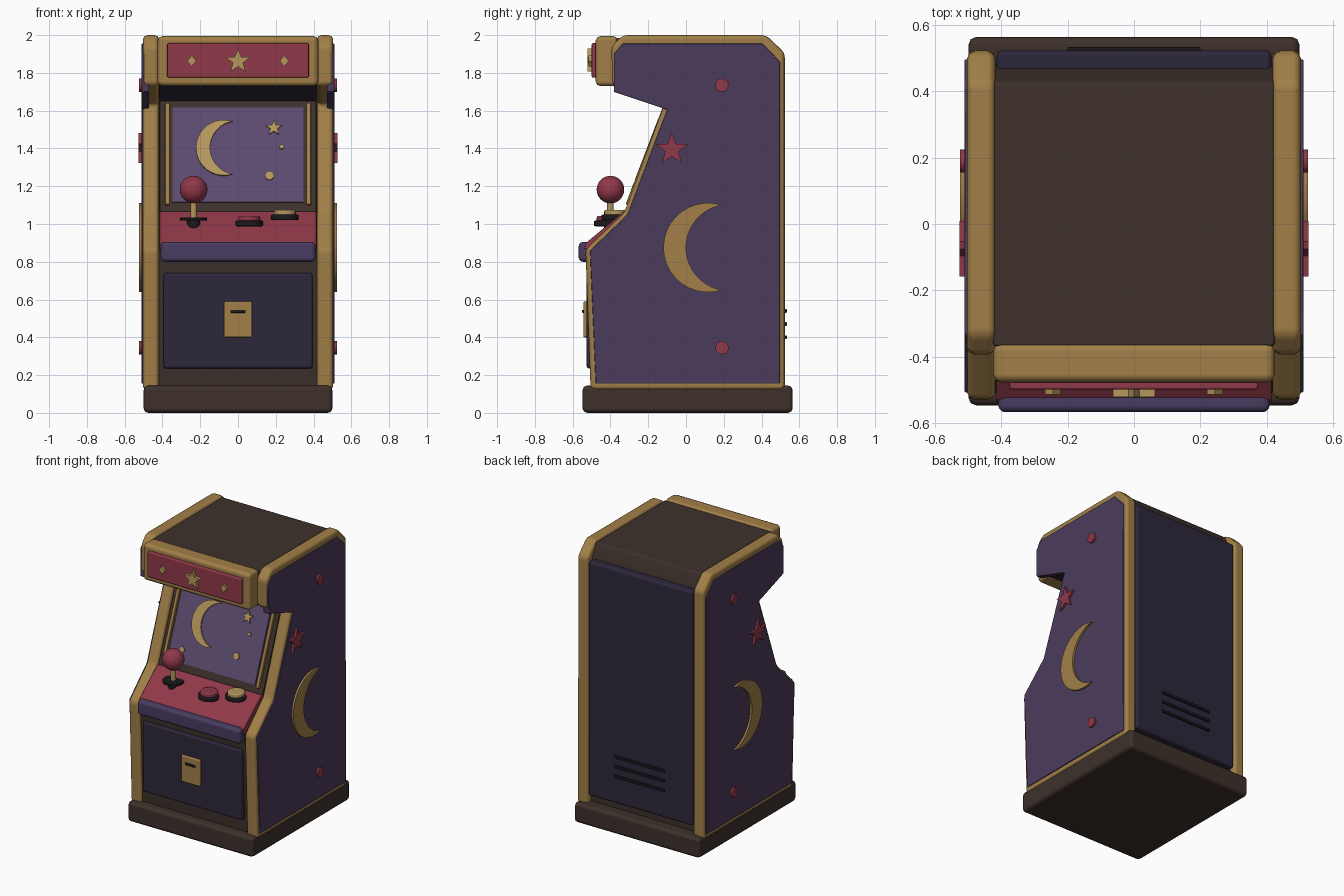
import bpy, bmesh, math
from mathutils import Matrix, Vector

if "Cube" in bpy.data.objects:
    bpy.data.objects.remove(bpy.data.objects["Cube"])

COL = {
    "gold": (0.36, 0.215, 0.065), "purple": (0.07, 0.044, 0.105), "red": (0.28, 0.04, 0.065),
    "brown": (0.047, 0.03, 0.024), "navy": (0.026, 0.02, 0.043), "screen": (0.105, 0.07, 0.165),
    "dark": (0.012, 0.010, 0.012), "cream": (0.46, 0.31, 0.11), "trim": (0.065, 0.045, 0.115),
}
MATS = {}
for key, rgb in COL.items():
    MATS[key] = bpy.data.materials.new(key)
    MATS[key].diffuse_color = (*rgb, 1)


def finish(name, bm, color, bevel=0.0, segs=2):
    bmesh.ops.recalc_face_normals(bm, faces=bm.faces[:])
    me = bpy.data.meshes.new(name)
    bm.to_mesh(me)
    bm.free()
    me.materials.append(MATS[color])
    for p in me.polygons:
        p.use_smooth = True
    me.set_sharp_from_angle(angle=math.radians(30))
    ob = bpy.data.objects.new(name, me)
    bpy.context.collection.objects.link(ob)
    if bevel:
        m = ob.modifiers.new("bevel", "BEVEL")
        m.width, m.segments, m.limit_method = bevel, segs, "ANGLE"
        m.angle_limit = math.radians(25)
        m.harden_normals = True
    return ob


FRONT = Matrix.Identity(4)                      # outline (x, z), depth along y
SIDE = Matrix(((0, 1, 0, 0), (1, 0, 0, 0), (0, 0, 1, 0), (0, 0, 0, 1)))  # outline (y, z), depth along x
TILT = math.atan2(0.21, 0.55)
SCREEN = Matrix.Translation((0, -0.193, 1.36)) @ Matrix.Rotation(-TILT, 4, "X")


def prism(name, pts, a, b, color, mat=FRONT, bevel=0.0, segs=2):
    """Extrude a 2D outline between depths a and b."""
    bm = bmesh.new()
    face = bm.faces.new([bm.verts.new(mat @ Vector((u, a, v))) for u, v in pts])
    ext = bmesh.ops.extrude_face_region(bm, geom=[face])["geom"]
    step = mat.to_3x3() @ Vector((0, b - a, 0))
    bmesh.ops.translate(bm, vec=step, verts=[g for g in ext if isinstance(g, bmesh.types.BMVert)])
    return finish(name, bm, color, bevel, segs)


def rect(u0, u1, v0, v1):
    return [(u0, v0), (u1, v0), (u1, v1), (u0, v1)]


def ring(cu, cv, r, n=20):
    return [(cu + r * math.cos(math.tau * i / n), cv + r * math.sin(math.tau * i / n)) for i in range(n)]


def star(cu, cv, r, inner=0.42):
    return [(cu + (r if i % 2 == 0 else r * inner) * math.sin(math.pi * i / 5),
             cv + (r if i % 2 == 0 else r * inner) * math.cos(math.pi * i / 5)) for i in range(10)]


def crescent(u, v, k, n=20):
    """Moon bulging to -u; (u, v) is the middle of the inner arc."""
    def arc(c, r):
        t = math.atan2(0.225, 0.19 - c)
        return [(u + k * (c + r * math.cos(a)), v + k * r * math.sin(a))
                for a in (t + (math.tau - 2 * t) * i / n for i in range(n + 1))]
    return arc(0.1166, 0.2366) + arc(0.228, 0.228)[-2:0:-1]


def disc(name, x, y, z0, z1, r, color, bevel=0.006, n=24):
    bm = bmesh.new()
    bmesh.ops.create_cone(bm, cap_ends=True, segments=n, radius1=r, radius2=r, depth=z1 - z0,
                          matrix=Matrix.Translation((x, y, (z0 + z1) / 2)))
    return finish(name, bm, color, bevel)


# Plinth and inner body
prism("plinth", rect(-0.5, 0.5, 0, 0.145), -0.548, 0.565, "brown", FRONT, 0.025)
prism("body", [(-0.485, 0.12), (0.48, 0.12), (0.48, 1.86), (0.425, 1.985), (-0.37, 1.985), (-0.37, 1.75),
               (-0.07, 1.665), (-0.085, 1.60), (-0.295, 1.05), (-0.51, 0.86)],
      -0.425, 0.425, "brown", SIDE, 0.01)

# Side frames, painted panels and side ornaments
FRAME = [(-0.505, 0.12), (0.523, 0.12), (0.523, 1.905), (0.425, 2.0), (-0.335, 2.0), (-0.395, 1.94),
         (-0.39, 1.735), (-0.115, 1.635), (-0.327, 1.06), (-0.532, 0.865)]
PANEL = [(-0.478, 0.155), (0.497, 0.155), (0.497, 1.86), (0.405, 1.955), (-0.335, 1.955), (-0.382, 1.90),
         (-0.382, 1.70), (-0.1, 1.605), (-0.31, 1.05), (-0.508, 0.86)]
for s, tag in ((1, "right"), (-1, "left")):
    prism(f"{tag}_frame", FRAME, s * 0.418, s * 0.504, "gold", SIDE, 0.024)
    prism(f"{tag}_panel", PANEL, s * 0.47, s * 0.511, "purple", SIDE, 0.003, 1)
    prism(f"{tag}_moon", crescent(0.0, 0.875, 1), s * 0.505, s * 0.525, "gold", SIDE)
    prism(f"{tag}_star", star(-0.075, 1.395, 0.088), s * 0.505, s * 0.527, "red", SIDE)
    for i, z in enumerate((0.345, 1.735)):
        prism(f"{tag}_dot_{i}", ring(0.19, z, 0.035), s * 0.505, s * 0.525, "red", SIDE)

# Roof marquee
prism("marquee_box", rect(-0.425, 0.425, 1.73, 1.995), -0.478, -0.36, "gold", FRONT, 0.025)
prism("marquee_panel", rect(-0.375, 0.375, 1.775, 1.957), -0.50, -0.46, "red", FRONT, 0.008)
prism("marquee_star", star(0, 1.862, 0.067), -0.522, -0.495, "cream")
for s in (-1, 1):
    u = s * 0.245
    prism("marquee_diamond", [(u - 0.024, 1.863), (u, 1.833), (u + 0.024, 1.863), (u, 1.893)],
          -0.515, -0.495, "cream")

# Speaker panel under the canopy
prism("speaker_panel", [(-0.375, 1.735), (-0.10, 1.65), (-0.07, 1.68), (-0.36, 1.78)], -0.415, 0.415, "navy", SIDE)

# Tilted screen with bezel, side strips and night-sky picture
k = 1 / math.cos(TILT)
prism("bezel", rect(-0.415, 0.415, -0.30 * k, 0.29 * k), -0.010, 0.03, "brown", SCREEN, 0.006)
prism("screen", rect(-0.347, 0.347, -0.25 * k, 0.25 * k), -0.017, 0.0, "screen", SCREEN)
for s in (-1, 1):
    prism("bezel_strip", rect(s * 0.374 - 0.012, s * 0.374 + 0.012, -0.265 * k, 0.272 * k),
          -0.027, 0.0, "gold", SCREEN, 0.004)
prism("screen_moon", [(u, v * k) for u, v in crescent(-0.148, 0.035, 0.62)], -0.028, -0.01, "cream", SCREEN)
prism("screen_star", star(0.19, 0.15, 0.045), -0.028, -0.01, "cream", SCREEN)
for i, (u, v, r) in enumerate(((0.232, 0.043, 0.012), (0.167, -0.12, 0.024), (-0.25, -0.18, 0.02))):
    prism(f"screen_dot_{i}", ring(u, v, r, 16), -0.028, -0.01, "cream", SCREEN)

# Control deck and its padded front edge
prism("control_deck", [(-0.54, 0.87), (-0.53, 0.90), (-0.33, 1.065), (-0.28, 1.065), (-0.30, 1.0), (-0.48, 0.85)],
      -0.415, 0.415, "red", SIDE, 0.005)
prism("deck_front_edge", rect(-0.568, -0.47, 0.80, 0.905), -0.41, 0.41, "trim", SIDE, 0.022, 3)

# Joystick
JX, JY = -0.235, -0.40
disc("joystick_plate", JX, JY, 1.018, 1.034, 0.072, "dark", 0.004)
disc("joystick_mount", JX, JY, 0.97, 1.02, 0.035, "dark", 0)
disc("joystick_stem", JX, JY, 1.0, 1.13, 0.017, "cream", 0, 16)
bm = bmesh.new()
bmesh.ops.create_uvsphere(bm, u_segments=32, v_segments=16, radius=0.073,
                          matrix=Matrix.Translation((JX, JY, 1.182)))
finish("joystick_ball", bm, "red")

# Push buttons
for tag, x, y, z, color in (("red", 0.06, -0.415, 0.988, "red"), ("gold", 0.248, -0.375, 1.02, "cream")):
    disc(f"{tag}_button_ring", x, y, z, z + 0.03, 0.073, "dark", 0.008)
    disc(f"{tag}_button_cap", x, y, z + 0.02, z + 0.055, 0.058, color, 0.009)

# Coin door
prism("coin_door", rect(-0.395, 0.395, 0.235, 0.74), -0.527, -0.46, "navy", FRONT, 0.014)
prism("coin_plate", rect(-0.075, 0.075, 0.40, 0.59), -0.543, -0.50, "gold", FRONT, 0.007)
prism("coin_slot", rect(-0.04, 0.04, 0.53, 0.546), -0.55, -0.53, "dark", FRONT, 0.003)

# Back panel and vents
prism("back_panel", rect(-0.415, 0.415, 0.20, 1.885), 0.45, 0.524, "navy", FRONT, 0.018)
for i in range(3):
    z = 0.40 + 0.07 * i
    prism(f"back_vent_{i}", rect(-0.2, 0.2, z - 0.01, z + 0.01), 0.51, 0.534, "dark", FRONT, 0.004)

for m in bpy.data.materials:
    if m.users and not m.is_grease_pencil:
        m.use_nodes = True
        m.node_tree.nodes["Principled BSDF"].inputs["Base Color"].default_value = m.diffuse_color
